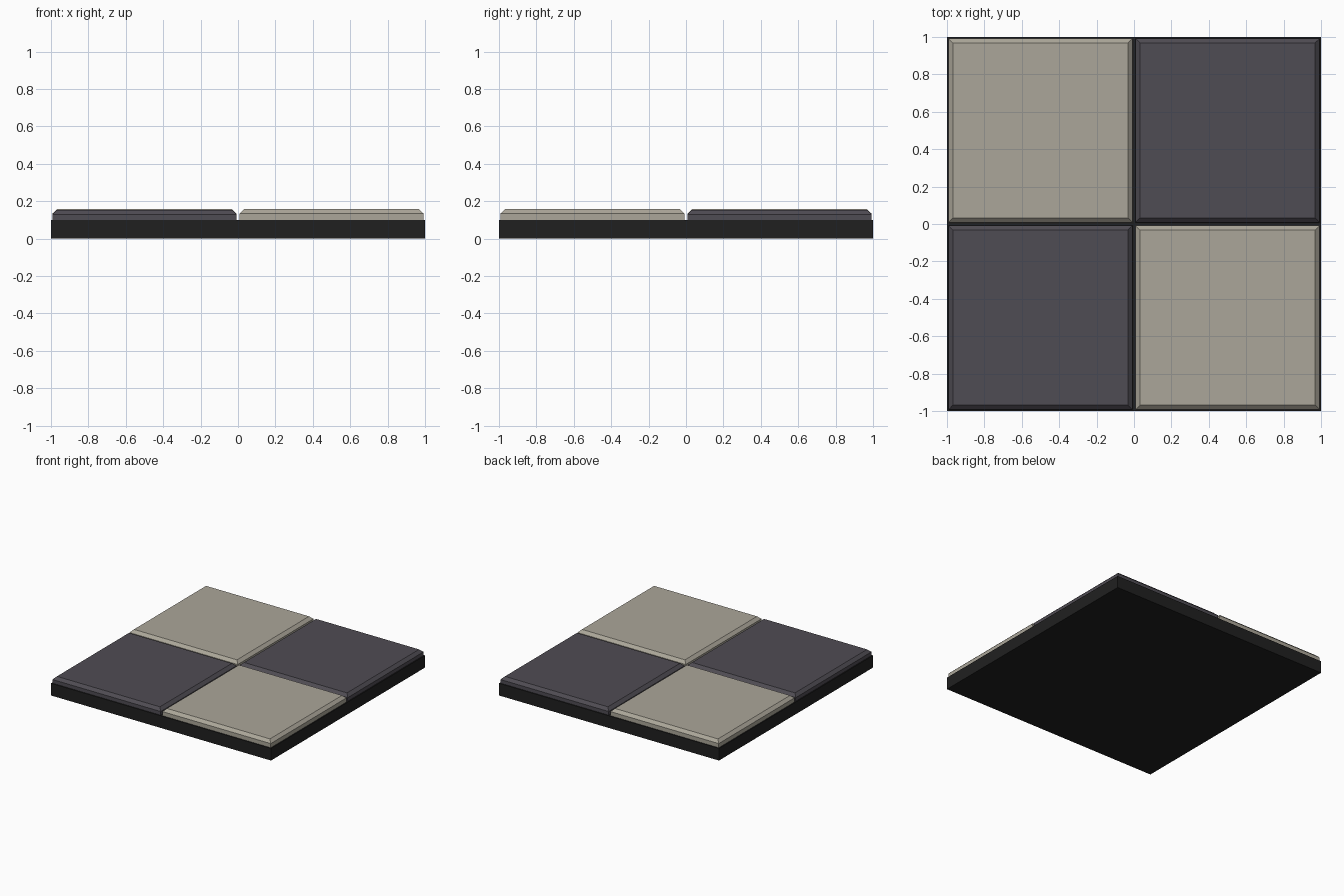
import bpy, bmesh

if "Cube" in bpy.data.objects:
    bpy.data.objects.remove(bpy.data.objects["Cube"])


def material(name, rgb):
    m = bpy.data.materials.new(name)
    m.diffuse_color = tuple((c / 255) ** 2.2 for c in rgb) + (1,)
    m.use_nodes = True
    m.node_tree.nodes["Principled BSDF"].inputs["Base Color"].default_value = m.diffuse_color
    return m


base_mat = material("black base", (37, 37, 37))
dark_mat = material("dark slate", (80, 77, 84))
light_mat = material("light stone", (170, 165, 152))


def finish(bm, name, mat):
    bmesh.ops.recalc_face_normals(bm, faces=bm.faces)
    me = bpy.data.meshes.new(name)
    bm.to_mesh(me)
    bm.free()
    me.materials.append(mat)
    ob = bpy.data.objects.new(name, me)
    bpy.context.collection.objects.link(ob)
    return ob


def block(name, rings, mat, x=0, y=0):
    """Stack of square rings given as (half width, z)."""
    bm = bmesh.new()
    loops = [[bm.verts.new((x + sx * h, y + sy * h, z))
              for sx, sy in ((-1, -1), (1, -1), (1, 1), (-1, 1))]
             for h, z in rings]
    bm.faces.new(loops[0][::-1])
    bm.faces.new(loops[-1])
    for a, b in zip(loops, loops[1:]):
        for i in range(4):
            j = (i + 1) % 4
            bm.faces.new((a[i], a[j], b[j], b[i]))
    return finish(bm, name, mat)


# Base slab
block("base_slab", [(1, 0), (1, 0.1)], base_mat)

# Four chamfered tiles in a checker pattern
for sx in (-1, 1):
    for sy in (-1, 1):
        dark = sx == sy
        top = 0.153 if dark else 0.157
        block("dark_tile" if dark else "light_tile",
              [(0.492, 0.098), (0.492, top - 0.023), (0.468, top)],
              dark_mat if dark else light_mat, sx * 0.5, sy * 0.5)
